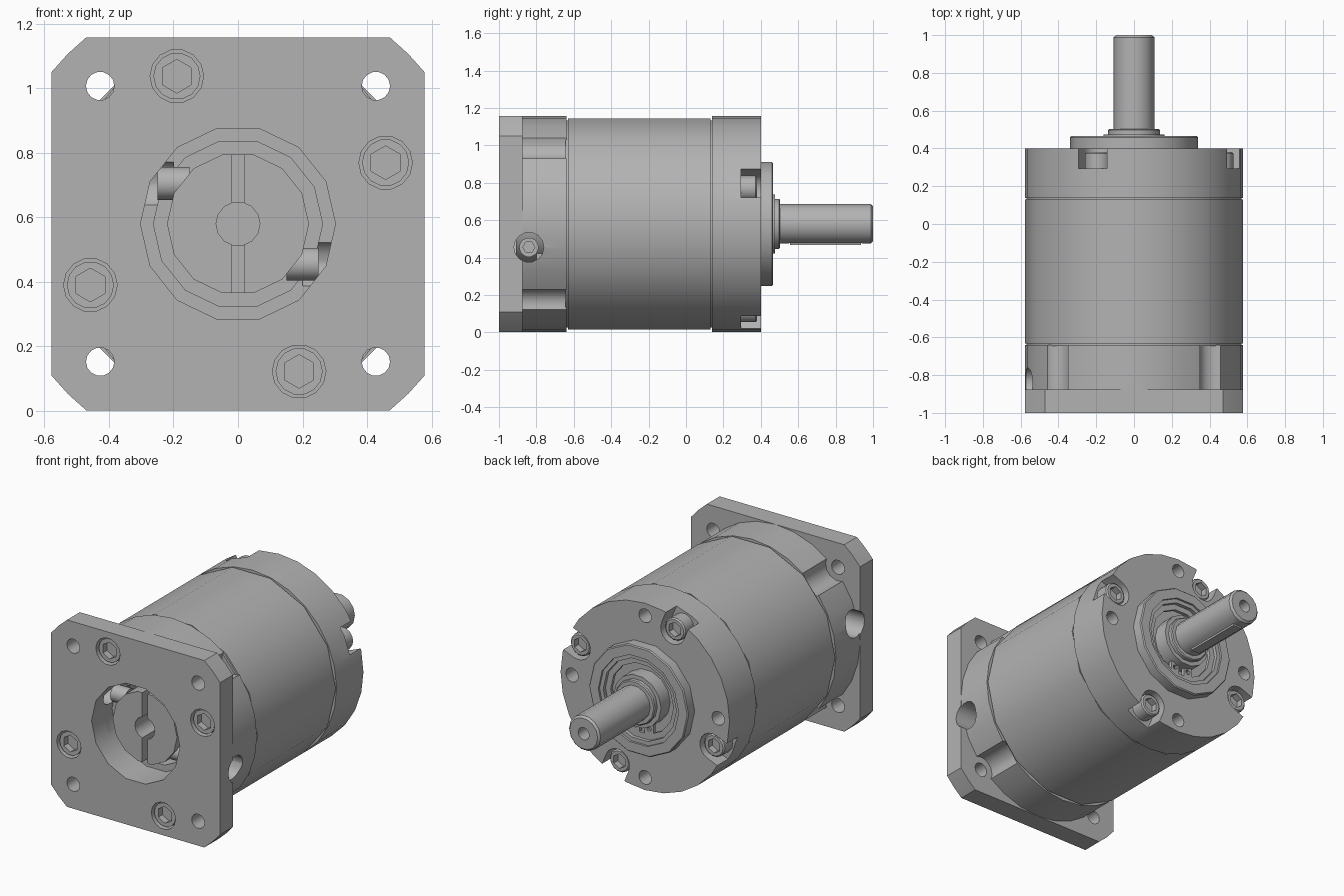
import bpy, bmesh, math

if "Cube" in bpy.data.objects:
    bpy.data.objects.remove(bpy.data.objects["Cube"])

AXIS = 0.58      # height of the shaft axis
SIDES = 14       # facets on the round parts

grey = bpy.data.materials.new("machined grey metal")
grey.use_nodes = True
grey.diffuse_color = (0.45, 0.45, 0.45, 1)
grey.node_tree.nodes["Principled BSDF"].inputs["Base Color"].default_value = (0.45, 0.45, 0.45, 1)


def circle(r, n=SIDES, x=0, z=0, turn=0):
    return [(x + r * math.cos(turn + math.tau * i / n),
             z + r * math.sin(turn + math.tau * i / n)) for i in range(n)]


def box(x0, x1, z0, z1):
    return [(x0, z0), (x1, z0), (x1, z1), (x0, z1)]


def prism(name, outline, y0, y1, chamfer=0):
    """Extrude an (x, z) outline along y, with an optional chamfer on the back rim."""
    bm = bmesh.new()
    vs = [bm.verts.new((x, y0, z + AXIS)) for x, z in outline]
    face = bm.faces.new(vs)
    ext = bmesh.ops.extrude_face_region(bm, geom=[face])
    top = [v for v in ext["geom"] if isinstance(v, bmesh.types.BMVert)]
    bmesh.ops.translate(bm, verts=top, vec=(0, y1 - y0, 0))
    if chamfer:
        rim = [e for e in bm.edges if all(v in top for v in e.verts)]
        bmesh.ops.bevel(bm, geom=rim, offset=chamfer, segments=1, affect='EDGES')
    bmesh.ops.recalc_face_normals(bm, faces=bm.faces)
    mesh = bpy.data.meshes.new(name)
    bm.to_mesh(mesh)
    bm.free()
    mesh.materials.append(grey)
    ob = bpy.data.objects.new(name, mesh)
    bpy.context.collection.objects.link(ob)
    return ob


def cross_hole(name, r, x0, x1, y, z, n=SIDES):
    """Cylinder along x."""
    ob = prism(name, circle(r, n), x0, x1)
    for v in ob.data.vertices:
        a, b, c = v.co
        v.co = (b, y - a, c + z)
    return ob


def cut(ob, cutters):
    """Subtract every cutter from the part, then discard the cutters."""
    for c in cutters:
        c.hide_render = True
        mod = ob.modifiers.new("cut", 'BOOLEAN')
        mod.object, mod.operation, mod.solver = c, 'DIFFERENCE', 'EXACT'
        bpy.context.view_layer.objects.active = ob
        bpy.ops.object.modifier_apply(modifier=mod.name)
        bpy.data.objects.remove(c)
    return ob


def spin(r, degrees):
    """Four positions a quarter turn apart."""
    return [(r * math.cos(math.radians(degrees + 90 * k)),
             r * math.sin(math.radians(degrees + 90 * k))) for k in range(4)]


def bores():
    cs = [prism("bore", circle(0.302), -1.1, -0.8),
          prism("inner_bore", circle(0.262), -0.81, -0.66)]
    for s in (1, -1):
        cs.append(cross_hole("access", 0.08, min(s * 0.2, s * 0.8), max(s * 0.2, s * 0.8),
                             -0.84, -0.125 * s))
    return cs


screws = spin(0.495, 22.5)
corners = spin(0.604, 45)

# Square mounting flange with clipped corners
w, c, m = 0.578, 0.47, 0.527
quarter = [(w, c), (m, m), (c, w)]
outline = []
for k in range(4):
    for x, z in quarter:
        for _ in range(k):
            x, z = -z, x
        outline.append((x, z))
flange = prism("mounting_flange", outline, -1, -0.875)
cut(flange, bores()
    + [prism("hole", circle(0.044, 14, x, z), -1.1, -0.8) for x, z in corners]
    + [prism("counterbore", circle(0.083, 14, x, z), -1.1, -0.93) for x, z in screws])

# Adapter housing with corner troughs for the mounting bolts
housing = prism("adapter_housing", circle(0.578, 28), -0.875, -0.64)
cut(housing, bores()
    + [prism("trough", circle(0.085, 14, x, z), -0.88, -0.6) for x, z in corners])

# Ring gear body and the narrow grooves at both of its ends
prism("gear_body", circle(0.578), -0.632, 0.13)
prism("front_groove", circle(0.568), -0.645, -0.627)
prism("rear_groove", circle(0.568), 0.125, 0.145)

# Output cap with screw notches and tapped holes
cap = prism("output_cap", circle(0.578, 28), 0.138, 0.4)
cutters = [prism("tapped", circle(0.043, 12, x, z), 0.28, 0.5) for x, z in spin(0.5, 0)]
for x, z in screws:
    a = math.atan2(z, x)
    slot = [(0.083 * math.cos(a + t), 0.083 * math.sin(a + t))
            for t in [math.radians(90 + 20 * i) for i in range(10)]]
    pts = [(x + p, z + q) for p, q in slot]
    ox, oz = 0.2 * math.cos(a), 0.2 * math.sin(a)
    pts += [(pts[-1][0] + ox, pts[-1][1] + oz), (pts[0][0] + ox, pts[0][1] + oz)]
    cutters.append(prism("notch", pts, 0.295, 0.5))
cutters.append(prism("seal_seat", circle(0.25), 0.385, 0.5))
cut(cap, cutters)

# Socket head screws, front and rear
for i, (x, z) in enumerate(screws):
    hexagon = circle(0.052, 6, x, z, math.pi / 6)
    front = prism(f"flange_screw_{i + 1}", circle(0.073, 14, x, z), -0.985, -0.925)
    cut(front, [prism("hex", hexagon, -1.1, -0.945)])
    rear = prism(f"cap_screw_{i + 1}", circle(0.07, 14, x, z), 0.29, 0.38, 0.008)
    cut(rear, [prism("hex", circle(0.045, 6, x, z, math.pi / 6), 0.34, 0.5)])

# Slotted clamp hub inside the flange bore
hub = prism("clamp_hub", circle(0.22), -0.91, -0.655)
cut(hub, [prism("slot", box(-0.018, 0.018, -0.3, 0.3), -1, -0.7),
          prism("hub_bore", circle(0.068), -1, -0.66)])

# Clamp screws seen through the side access holes
for side, s in (("left", 1), ("right", -1)):
    x0, x1, x2 = s * 0.15, s * 0.25, s * 0.2
    head = cross_hole(f"clamp_screw_{side}", 0.052, min(x0, x1), max(x0, x1), -0.84, -0.125 * s)
    cut(head, [cross_hole("hex", 0.032, min(x2, s), max(x2, s), -0.84, -0.125 * s, 6)])

# Pilot boss with a stepped recess
boss = prism("pilot_boss", circle(0.34), 0.4, 0.465, 0.006)
cut(boss, [prism("recess_lip", circle(0.275), 0.452, 0.5),
           prism("recess", circle(0.25), 0.3, 0.5)])

# Retaining ring with two drilled ears
ring = prism("retaining_ring", circle(0.25), 0.41, 0.43)
cut(ring, [prism("opening", circle(0.215), 0.3, 0.5)])
for side, x in (("left", 0.048), ("right", -0.048)):
    ear = prism(f"ring_ear_{side}", box(x - 0.03, x + 0.03, -0.225, -0.145), 0.41, 0.43)
    cut(ear, [prism("ear_hole", circle(0.015, 8, x, -0.175), 0.3, 0.5)])

# Output shaft with collars, centre hole and key
prism("bearing_ring", circle(0.162), 0.38, 0.475)
prism("shaft_collar", circle(0.137), 0.38, 0.503, 0.006)
shaft = prism("output_shaft", circle(0.108), 0.39, 1.0, 0.012)
cut(shaft, [prism("centre_hole", circle(0.038, 12), 0.9, 1.1),
            prism("keyway", box(-0.032, 0.032, -0.2, -0.07), 0.55, 0.94)])
prism("shaft_key", box(-0.03, 0.03, -0.112, -0.068), 0.555, 0.935)

# Smooth the round surfaces, keep the machined edges sharp
bpy.ops.object.select_all(action='DESELECT')
for ob in bpy.context.collection.objects:
    if ob.type == 'MESH':
        ob.select_set(True)
        bpy.context.view_layer.objects.active = ob
bpy.ops.object.shade_smooth_by_angle(angle=math.radians(32))
